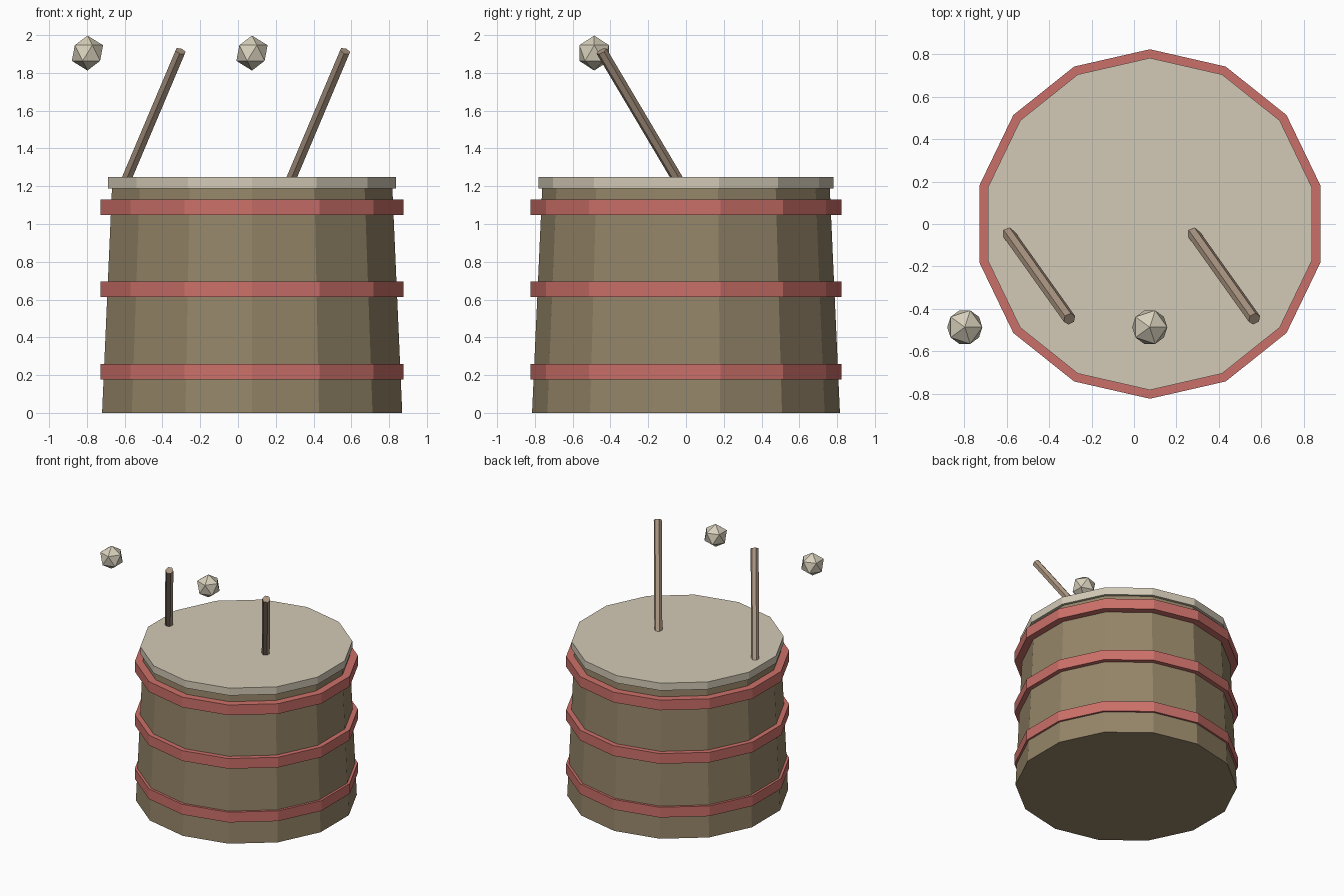
import bpy, bmesh, math
from mathutils import Vector, Euler

if "Cube" in bpy.data.objects:
    bpy.data.objects.remove(bpy.data.objects["Cube"])

SIDES = 14
CX = 0.075


def material(name, rgb):
    m = bpy.data.materials.new(name)
    m.diffuse_color = (*rgb, 1)
    m.use_nodes = True
    m.node_tree.nodes["Principled BSDF"].inputs["Base Color"].default_value = m.diffuse_color
    return m


WOOD = material("wood", (0.30, 0.235, 0.14))
RED = material("red_paint", (0.60, 0.16, 0.14))
SKIN = material("skin", (0.65, 0.59, 0.47))
STICK = material("stick_wood", (0.40, 0.30, 0.22))
FELT = material("felt", (0.68, 0.63, 0.50))


def finish(name, bm, mat, loc):
    bmesh.ops.recalc_face_normals(bm, faces=bm.faces)
    mesh = bpy.data.meshes.new(name)
    bm.to_mesh(mesh)
    bm.free()
    mesh.materials.append(mat)
    ob = bpy.data.objects.new(name, mesh)
    ob.location = loc
    bpy.context.collection.objects.link(ob)
    return ob


def cone(name, r1, r2, depth, sides, mat, loc):
    bm = bmesh.new()
    bmesh.ops.create_cone(bm, cap_ends=True, segments=sides,
                          radius1=r1, radius2=r2, depth=depth)
    return finish(name, bm, mat, loc)


def hoop(name, r_in, r_out, height, mat, loc):
    # Rectangular band with the same facets as the drum
    bm = bmesh.new()
    h = height / 2
    loops = []
    for r, z in ((r_in, -h), (r_out, -h), (r_out, h), (r_in, h)):
        loops.append([bm.verts.new((r * math.sin(math.tau * i / SIDES),
                                    r * math.cos(math.tau * i / SIDES), z))
                      for i in range(SIDES)])
    for k in range(4):
        a, b = loops[k], loops[(k + 1) % 4]
        for i in range(SIDES):
            j = (i + 1) % SIDES
            bm.faces.new((a[i], a[j], b[j], b[i]))
    return finish(name, bm, mat, loc)


# Tapered drum shell and its skin
cone("drum_shell", 0.815, 0.76, 1.22, SIDES, WOOD, (CX, 0, 0.61))
cone("drum_head", 0.782, 0.782, 0.06, SIDES, SKIN, (CX, 0, 1.219))

# Three painted hoops
for n, z in enumerate((0.218, 0.654, 1.089)):
    hoop(f"hoop_{n + 1}", 0.75, 0.823, 0.083, RED, (CX, 0, z))

# Pair of leaning sticks, each with a loose felt ball
tilt = Euler((0.5, 0.4, 0))
axis = tilt.to_matrix() @ Vector((0, 0, 1))
length = 0.89
for side, dx in (("left", 0), ("right", 0.871)):
    tip = Vector((-0.304 + dx, -0.447, 1.915))
    stick = cone(f"{side}_stick", 0.03, 0.03, length, 6, STICK,
                 tip - axis * length / 2)
    stick.rotation_euler = tilt
    bm = bmesh.new()
    bmesh.ops.create_icosphere(bm, subdivisions=1, radius=0.0925)
    finish(f"{side}_ball", bm, FELT, (-0.797 + dx, -0.486, 1.905))
